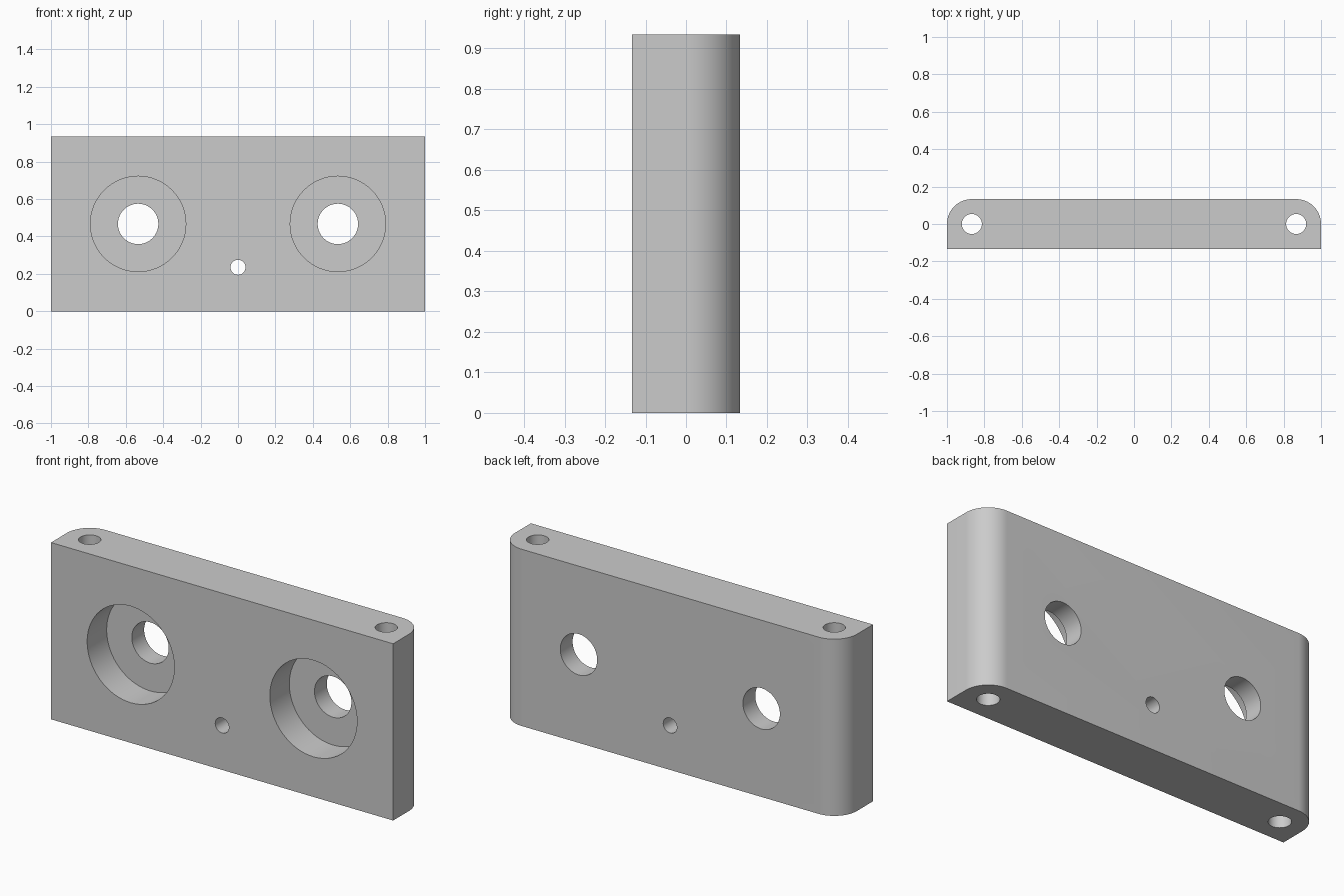
import bpy
import bmesh
from math import radians, sin, cos, pi

old = bpy.data.objects.get("Cube")
if old:
    bpy.data.objects.remove(old, do_unlink=True)

HALF_W, HALF_D, HEIGHT = 1.0, 0.133, 0.934
PIN_X = HALF_W - HALF_D          # pin holes share the corner centres
BORE_X, BORE_Z = 0.534, HEIGHT / 2
BORE_DEPTH = 0.163

grey = bpy.data.materials.new("plain grey")
grey.use_nodes = True
colour = (0.6, 0.6, 0.6, 1)
grey.diffuse_color = colour
grey.node_tree.nodes["Principled BSDF"].inputs["Base Color"].default_value = colour

# Plate outline: square front corners, rounded back corners
STEPS = 20
outline = [(-HALF_W, -HALF_D), (HALF_W, -HALF_D)]
for centre, start in ((PIN_X, 0), (-PIN_X, pi / 2)):
    for i in range(STEPS + 1):
        a = start + i / STEPS * pi / 2
        outline.append((centre + HALF_D * cos(a), HALF_D * sin(a)))

bm = bmesh.new()
base = bm.faces.new([bm.verts.new((x, y, 0)) for x, y in outline])
top = bmesh.ops.extrude_face_region(bm, geom=[base])["geom"]
bmesh.ops.translate(bm, vec=(0, 0, HEIGHT),
                    verts=[v for v in top if isinstance(v, bmesh.types.BMVert)])
bmesh.ops.recalc_face_normals(bm, faces=bm.faces)
mesh = bpy.data.meshes.new("mounting_plate")
bm.to_mesh(mesh)
bm.free()
mesh.materials.append(grey)
plate = bpy.data.objects.new("mounting_plate", mesh)
bpy.context.collection.objects.link(plate)


def drill(radius, length, location, along_y=True):
    """Cut a round hole centred at location."""
    bpy.ops.mesh.primitive_cylinder_add(
        vertices=64, radius=radius, depth=length, location=location,
        rotation=(radians(90) if along_y else 0, 0, 0))
    cutter = bpy.context.object
    cutter.name = "hole_cutter"
    cutter.hide_render = True
    cutter.data.materials.append(grey)
    cut = plate.modifiers.new("hole", 'BOOLEAN')
    cut.operation = 'DIFFERENCE'
    cut.solver = 'EXACT'
    cut.object = cutter
    bpy.ops.object.select_all(action='DESELECT')
    bpy.context.view_layer.objects.active = plate
    plate.select_set(True)
    bpy.ops.object.modifier_apply(modifier=cut.name)
    bpy.data.objects.remove(cutter, do_unlink=True)


for side in (-1, 1):
    # Counterbored bolt hole, open to the front
    drill(0.255, 2 * BORE_DEPTH, (side * BORE_X, -HALF_D, BORE_Z))
    drill(0.108, 1, (side * BORE_X, 0, BORE_Z))
    # Vertical pin hole through the end
    drill(0.0535, 2, (side * PIN_X, 0, HEIGHT / 2), along_y=False)

# Small central hole
drill(0.04, 1, (0, 0, 0.235))

bpy.ops.object.shade_smooth_by_angle(angle=radians(30))
